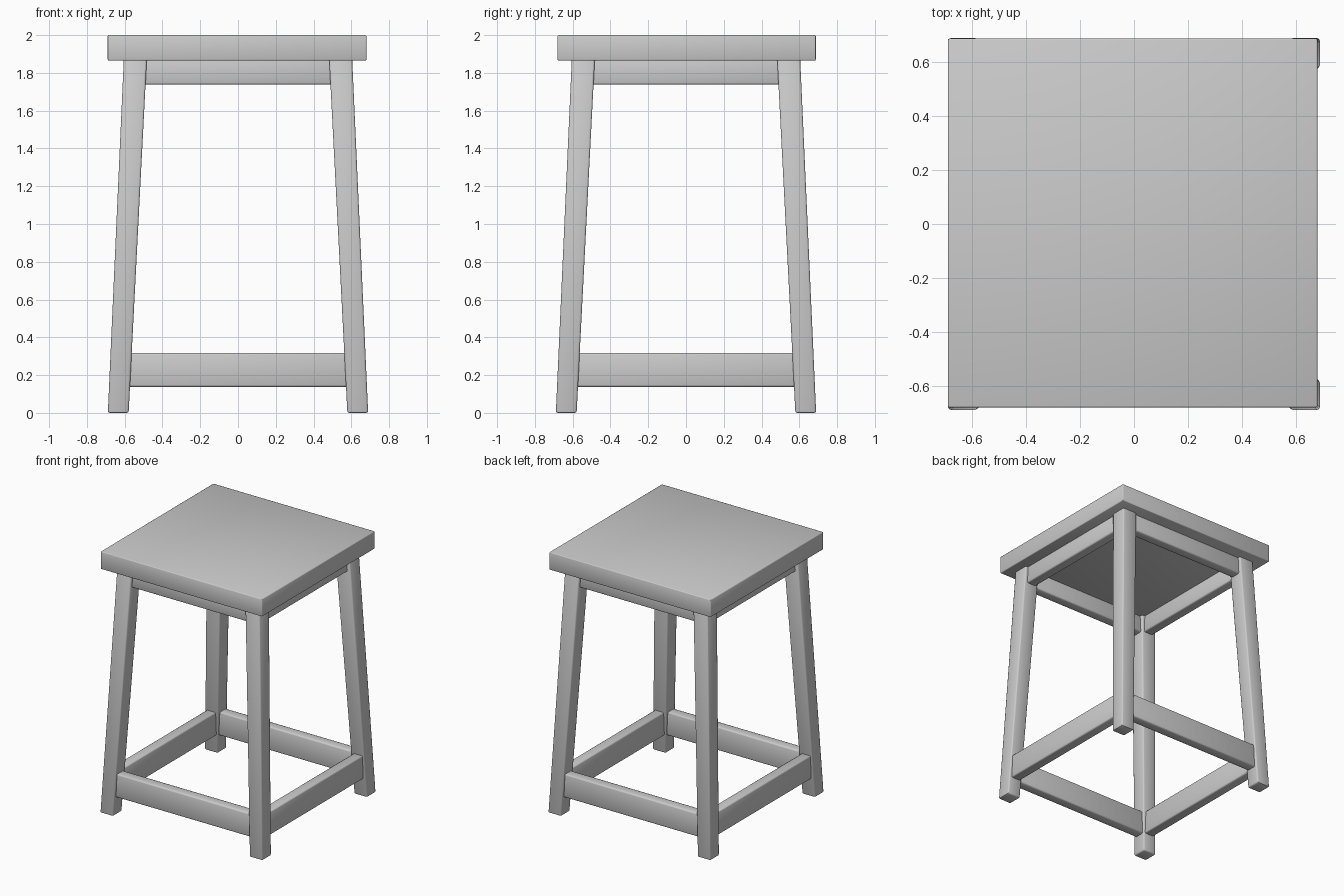
import bpy, bmesh
from mathutils import Vector

if "Cube" in bpy.data.objects:
    bpy.data.objects.remove(bpy.data.objects["Cube"])


def soft_block(name, bottom, top, bevel=0.01):
    """Block between two rectangles, each (x0, x1, y0, y1, z), with softened edges."""
    bm = bmesh.new()
    rings = []
    for x0, x1, y0, y1, z in (bottom, top):
        rings.append([bm.verts.new(p) for p in
                      ((x0, y0, z), (x1, y0, z), (x1, y1, z), (x0, y1, z))])
    bm.faces.new(rings[0][::-1])
    bm.faces.new(rings[1])
    for i in range(4):
        j = (i + 1) % 4
        bm.faces.new((rings[0][i], rings[0][j], rings[1][j], rings[1][i]))
    bmesh.ops.recalc_face_normals(bm, faces=bm.faces)
    bmesh.ops.bevel(bm, geom=bm.edges[:], offset=bevel, segments=2,
                    profile=0.5, affect='EDGES')
    mesh = bpy.data.meshes.new(name)
    bm.to_mesh(mesh)
    bm.free()
    obj = bpy.data.objects.new(name, mesh)
    bpy.context.collection.objects.link(obj)
    bpy.ops.object.select_all(action='DESELECT')
    obj.select_set(True)
    bpy.context.view_layer.objects.active = obj
    bpy.ops.object.shade_smooth_by_angle(angle=0.8)
    return obj


def span(centre, half):
    return centre - half, centre + half


SEAT_BOTTOM = 1.865
FOOT, HEAD = 0.634, 0.543        # leg centre offset at floor and under seat


def leg_centre(z):
    return FOOT + (HEAD - FOOT) * z / SEAT_BOTTOM


# Seat slab
rect = (-0.69, 0.68, -0.68, 0.687)
soft_block("seat", rect + (SEAT_BOTTOM,), rect + (2.0,), 0.006)

# Four splayed legs, slightly thicker at the top
for sy, fb in ((-1, "front"), (1, "back")):
    for sx, lr in ((-1, "left"), (1, "right")):
        soft_block(f"{fb}_{lr}_leg",
                   span(sx * FOOT, 0.055) + span(sy * FOOT, 0.055) + (0.0,),
                   span(sx * HEAD, 0.061) + span(sy * HEAD, 0.061) + (SEAT_BOTTOM + 0.02,))

# Aprons under the seat and stretchers near the floor, running leg to leg
for kind, z0, z1 in (("apron", 1.738, 1.875), ("stretcher", 0.138, 0.318)):
    c = leg_centre((z0 + z1) / 2)
    for s, fb, lr in ((-1, "front", "left"), (1, "back", "right")):
        along, across = (-c + 0.02, c - 0.02), span(s * c, 0.039)
        soft_block(f"{fb}_{kind}", along + across + (z0,), along + across + (z1,))
        soft_block(f"{lr}_{kind}", across + along + (z0,), across + along + (z1,))
